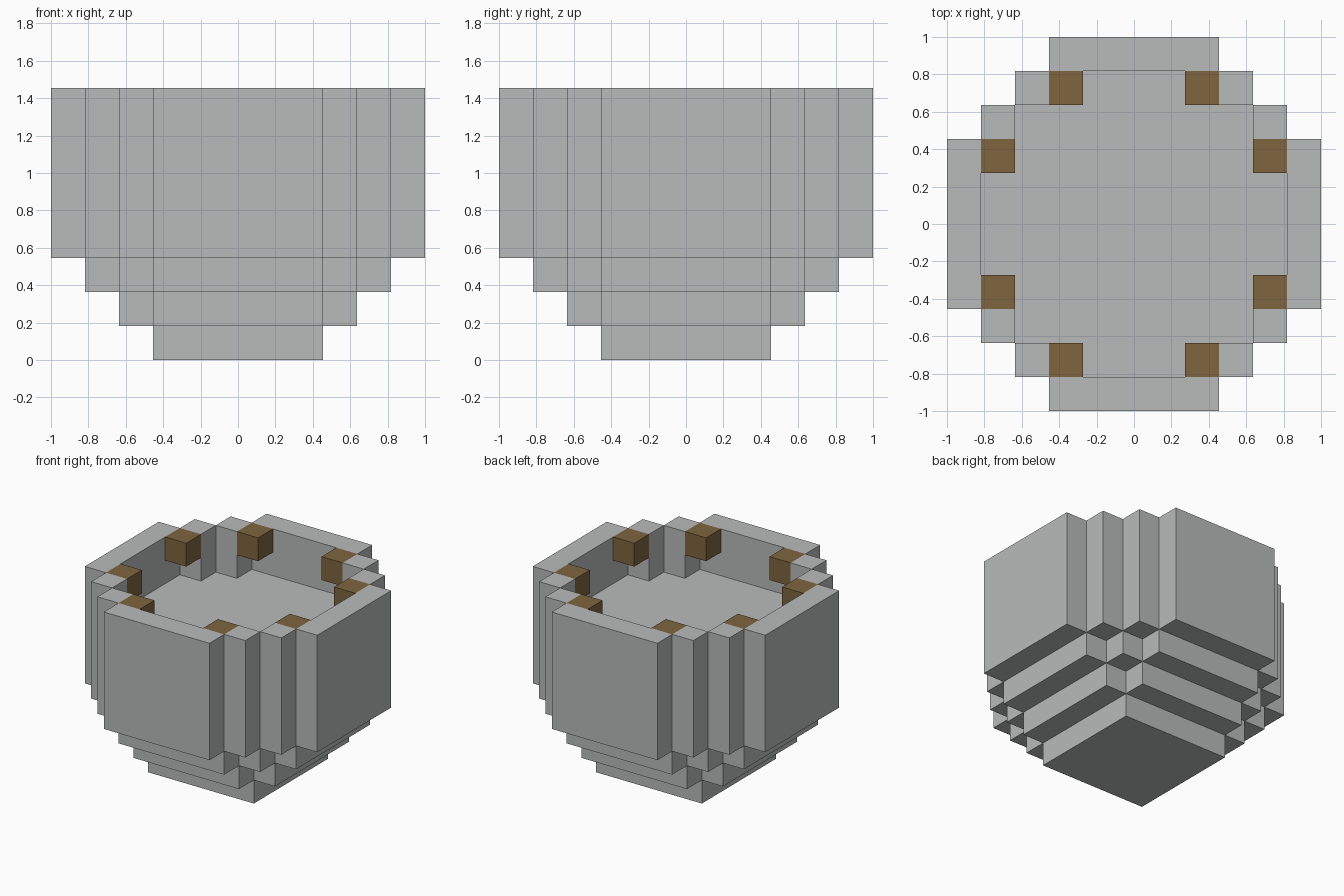
import bpy
import bmesh
from mathutils import Matrix

U = 2 / 11  # one block

cube = bpy.data.objects.get("Cube")
if cube:
    bpy.data.objects.remove(cube, do_unlink=True)


def make_material(name, rgb):
    mat = bpy.data.materials.new(name)
    mat.use_nodes = True
    color = (*rgb, 1)
    mat.diffuse_color = color
    mat.node_tree.nodes["Principled BSDF"].inputs["Base Color"].default_value = color
    return mat


stone = make_material("grey stone", (0.48, 0.50, 0.49))
wood = make_material("brown wood", (0.21, 0.13, 0.05))


def finish(name, bm, mat):
    bmesh.ops.scale(bm, vec=(U, U, U), verts=bm.verts)
    bmesh.ops.recalc_face_normals(bm, faces=bm.faces)
    mesh = bpy.data.meshes.new(name)
    bm.to_mesh(mesh)
    bm.free()
    mesh.materials.append(mat)
    bpy.context.collection.objects.link(bpy.data.objects.new(name, mesh))


def stepped_layer(name, corners, z0, z1):
    """Extrude a stepped plan; corners are the outer corners of one quarter."""
    quarter = []
    for i, (x, y) in enumerate(corners):
        if i:
            quarter.append((x, corners[i - 1][1]))
        quarter.append((x, y))
    bm = bmesh.new()
    verts = []
    for turn in range(4):
        verts += [bm.verts.new((x, y, z0)) for x, y in quarter]
        quarter = [(-y, x) for x, y in quarter]
    face = bm.faces.new(verts)
    new = bmesh.ops.extrude_face_region(bm, geom=[face], use_keep_orig=True)["geom"]
    top = [v for v in new if isinstance(v, bmesh.types.BMVert)]
    bmesh.ops.translate(bm, vec=(0, 0, z1 - z0), verts=top)
    finish(name, bm, stone)


def box(name, center, size, mat):
    bm = bmesh.new()
    bmesh.ops.create_cube(bm, size=1, matrix=Matrix.Translation(center) @ Matrix.Diagonal((*size, 1)))
    finish(name, bm, mat)


# Solid bowl: each layer steps outwards
stepped_layer("base", [(2.5, 2.5)], 0, 1)
stepped_layer("lower_step", [(3.5, 2.5), (2.5, 3.5)], 1, 2)
stepped_layer("upper_step", [(4.5, 2.5), (3.5, 3.5), (2.5, 4.5)], 2, 3)
stepped_layer("bowl_body", [(5.5, 2.5), (4.5, 3.5), (3.5, 4.5), (2.5, 5.5)], 3, 6)

# Rim walls above the floor
for side, s in (("left", 1), ("right", -1)):
    box(f"{side}_rim_wall", (5 * s, 0, 7), (1, 5, 2), stone)
for side, s in (("back", 1), ("front", -1)):
    box(f"{side}_rim_wall", (0, 5 * s, 7), (5, 1, 2), stone)

# Corner posts of the rim and the wooden blocks fixed high inside it
for side, sx in (("left", 1), ("right", -1)):
    for end, sy in (("back", 1), ("front", -1)):
        for kind, a, b in (("side", 4, 3), ("end", 3, 4)):
            box(f"{end}_{side}_{kind}_post", (a * sx, b * sy, 7), (1, 1, 2), stone)
        for kind, a, b in (("side", 4, 2), ("end", 2, 4)):
            box(f"{end}_{side}_{kind}_wood_block", (a * sx, b * sy, 7.5), (1, 1, 1), wood)
